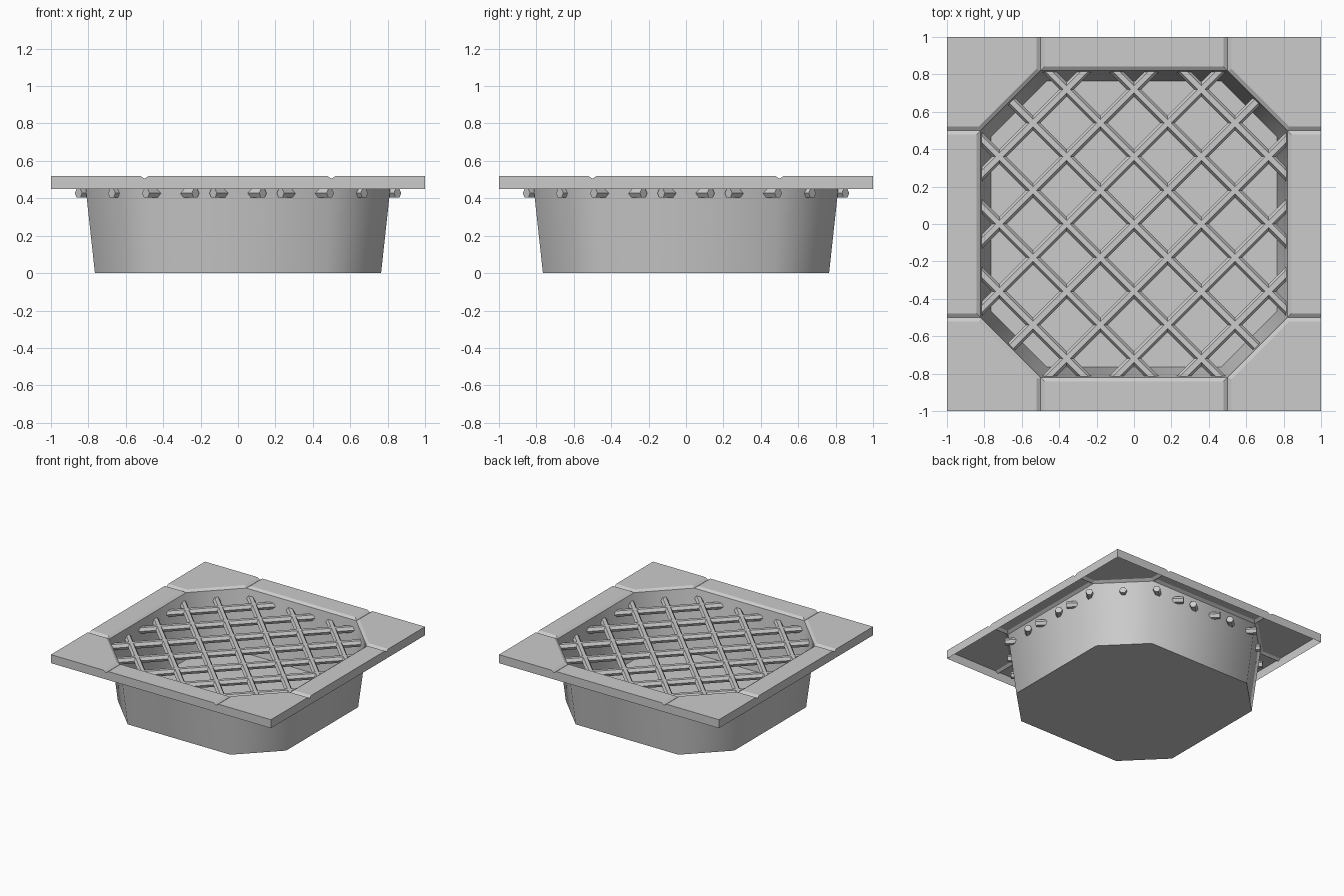
import bpy, bmesh
from math import pi, sqrt
from mathutils import Matrix, Vector

if "Cube" in bpy.data.objects:
    bpy.data.objects.remove(bpy.data.objects["Cube"])

TOP, LOW, UNDER = 0.52, 0.505, 0.45   # plate top, groove bottom, plate underside
A, B = 0.82, 0.5                      # octagon opening: corner points (A, B)
G = 0.022                             # half width of the V grooves


def make_object(name, bm, recalc=False):
    bmesh.ops.remove_doubles(bm, verts=bm.verts, dist=1e-4)
    if recalc:
        bmesh.ops.recalc_face_normals(bm, faces=bm.faces)
    mesh = bpy.data.meshes.new(name)
    bm.to_mesh(mesh)
    bm.free()
    ob = bpy.data.objects.new(name, mesh)
    bpy.context.collection.objects.link(ob)
    return ob


# Rim plate: one quarter (side slab + corner slab + grooves) turned four times
d = A + B + G * sqrt(2)
q, s = B + G, B - G
quarter = [
    [(-s, 1, TOP), (s, 1, TOP), (s, A + G, TOP), (-s, A + G, TOP)],
    [(q, 1, TOP), (1, 1, TOP), (1, q, TOP), (d - q, q, TOP), (q, d - q, TOP)],
    # opening bevels
    [(-B, A, LOW), (B, A, LOW), (s, A + G, TOP), (-s, A + G, TOP)],
    [(B, A, LOW), (A, B, LOW), (d - q, q, TOP), (q, d - q, TOP)],
    # grooves along +x and -x ends of the side slab
    [(B, 1, LOW), (B, A, LOW), (q, d - q, TOP), (q, 1, TOP)],
    [(B, 1, LOW), (B, A, LOW), (s, A + G, TOP), (s, 1, TOP)],
    [(-B, 1, LOW), (-B, A, LOW), (-q, d - q, TOP), (-q, 1, TOP)],
    [(-B, 1, LOW), (-B, A, LOW), (-s, A + G, TOP), (-s, 1, TOP)],
    # outer wall with notches
    [(-1, 1, UNDER), (1, 1, UNDER), (1, 1, TOP), (q, 1, TOP), (B, 1, LOW), (s, 1, TOP),
     (-s, 1, TOP), (-B, 1, LOW), (-q, 1, TOP), (-1, 1, TOP)],
]
bm = bmesh.new()
for i in range(4):
    rot = Matrix.Rotation(i * pi / 2, 3, 'Z')
    for face in quarter:
        f = bm.faces.new([bm.verts.new(rot @ Vector(p)) for p in face])
        f.normal_update()
        outward = rot @ Vector((0, 1, 0))
        flip = f.normal.z < -0.01 or (abs(f.normal.z) < 0.01 and f.normal.dot(outward) < 0)
        if flip:
            f.normal_flip()
make_object("rim_plate", bm)


# Tapered octagonal basin, a single skin with a flat floor
def octagon(bm, a, b, z):
    pts = [(a, -b), (a, b), (b, a), (-b, a), (-a, b), (-a, -b), (-b, -a), (b, -a)]
    return [bm.verts.new((x, y, z)) for x, y in pts]


bm = bmesh.new()
low, high = octagon(bm, 0.765, 0.467, 0), octagon(bm, A, B, LOW)
bm.faces.new(low[::-1])
for i in range(8):
    j = (i + 1) % 8
    bm.faces.new((low[i], low[j], high[j], high[i]))
basin = make_object("basin", bm)
bpy.context.view_layer.objects.active = basin
basin.select_set(True)
bpy.ops.object.shade_smooth_by_angle(angle=pi * 50 / 180)

# Grille: two diagonal families of hexagonal bars poking through the basin wall
STEP, END = 0.36, 0.853
for name, turn in (("grille_bars_rising", pi / 4), ("grille_bars_falling", -pi / 4)):
    bm = bmesh.new()
    for k in range(-3, 4):
        half = (2 * END - abs(k) * STEP) / sqrt(2) if k else 0.955
        mat = (Matrix.Translation((0, 0, 0.427)) @ Matrix.Rotation(turn, 4, 'Z')
               @ Matrix.Translation((0, k * STEP / sqrt(2), 0))
               @ Matrix.Rotation(pi / 2, 4, 'Y') @ Matrix.Rotation(pi / 6, 4, 'Z')
               @ Matrix.Rotation(pi / 6, 4, 'Z').inverted())
        ret = bmesh.ops.create_cone(bm, cap_ends=True, segments=6, radius1=0.0277,
                                    radius2=0.0277, depth=2 * half)
        vs = ret["verts"]
        # orient the hexagon so a flat side faces up
        if max(abs(v.co.x) for v in vs) > 0.0276:
            bmesh.ops.rotate(bm, verts=vs, matrix=Matrix.Rotation(pi / 6, 3, 'Z'))
        bmesh.ops.transform(bm, matrix=mat, verts=vs)
    make_object(name, bm)
